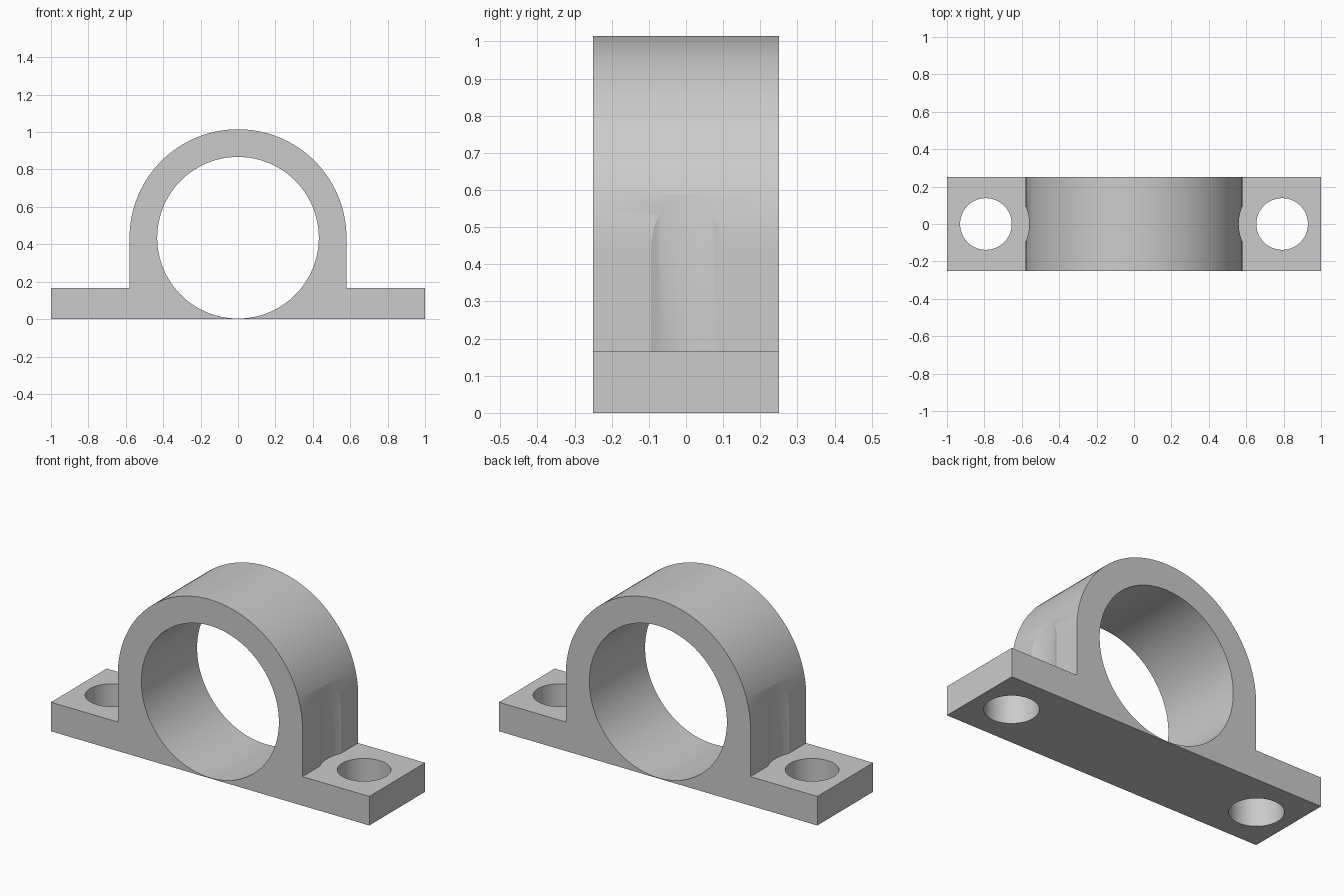
import bpy, bmesh
from math import cos, sin, pi, radians
from mathutils import Matrix

cube = bpy.data.objects.get("Cube")
if cube:
    bpy.data.objects.remove(cube, do_unlink=True)

DEPTH, BASE_H = 0.5, 0.165
AXIS_Z, OUTER_R, BORE_R = 0.435, 0.58, 0.432
HOLE_X, HOLE_R, CLEAR_R = 0.792, 0.138, 0.232

grey = bpy.data.materials.new("cast grey")
grey.use_nodes = True
colour = (0.6, 0.6, 0.6, 1)
grey.diffuse_color = colour
grey.node_tree.nodes["Principled BSDF"].inputs["Base Color"].default_value = colour


def make_object(name, bm):
    bmesh.ops.recalc_face_normals(bm, faces=bm.faces)
    mesh = bpy.data.meshes.new(name)
    bm.to_mesh(mesh)
    bm.free()
    mesh.materials.append(grey)
    obj = bpy.data.objects.new(name, mesh)
    bpy.context.collection.objects.link(obj)
    return obj


def cylinder_cutter(name, radius, length, matrix):
    bm = bmesh.new()
    bmesh.ops.create_cone(bm, cap_ends=True, segments=128, radius1=radius,
                          radius2=radius, depth=length, matrix=matrix)
    obj = make_object(name, bm)
    obj.hide_render = True
    return obj


# Body: flanged base with an arched housing, extruded front to back
arc = [(OUTER_R * cos(pi * i / 64), AXIS_Z + OUTER_R * sin(pi * i / 64)) for i in range(65)]
profile = [(-1, 0), (1, 0), (1, BASE_H), (OUTER_R, BASE_H), *arc,
           (-OUTER_R, BASE_H), (-1, BASE_H)]
bm = bmesh.new()
face = bm.faces.new([bm.verts.new((x, -DEPTH / 2, z)) for x, z in profile])
extruded = bmesh.ops.extrude_face_region(bm, geom=[face])["geom"]
bmesh.ops.translate(bm, vec=(0, DEPTH, 0),
                    verts=[v for v in extruded if isinstance(v, bmesh.types.BMVert)])
body = make_object("bearing_bracket", bm)

# Cutters: shaft bore, bolt holes and bolt head clearance in the housing walls
cutters = [cylinder_cutter("bore_cutter", BORE_R, 1,
           Matrix.Translation((0, 0, AXIS_Z)) @ Matrix.Rotation(radians(90), 4, "X"))]
for side, x in (("left", HOLE_X), ("right", -HOLE_X)):
    cutters.append(cylinder_cutter(side + "_bolt_hole_cutter", HOLE_R, 1,
                                   Matrix.Translation((x, 0, 0))))
    cutters.append(cylinder_cutter(side + "_clearance_cutter", CLEAR_R, 1,
                                   Matrix.Translation((x, 0, BASE_H + 0.5))))

bpy.ops.object.select_all(action="DESELECT")
body.select_set(True)
bpy.context.view_layer.objects.active = body
for cutter in cutters:
    mod = body.modifiers.new(cutter.name, "BOOLEAN")
    mod.operation, mod.solver, mod.object = "DIFFERENCE", "EXACT", cutter
    bpy.ops.object.modifier_apply(modifier=mod.name)
    bpy.data.objects.remove(cutter, do_unlink=True)

# Smooth curves with crisp edges
bpy.ops.object.shade_smooth_by_angle(angle=radians(20))
